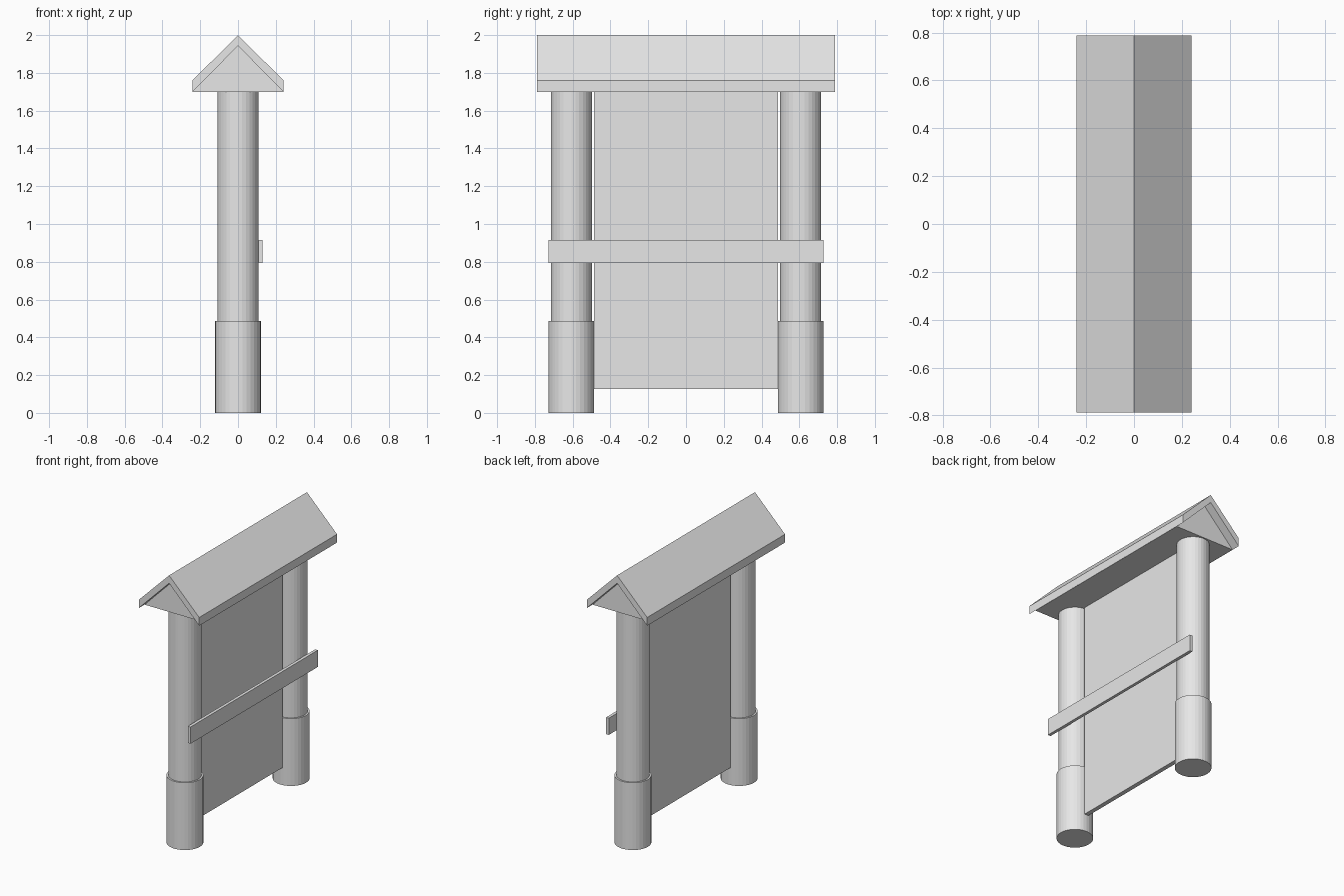
import bpy, bmesh

if "Cube" in bpy.data.objects:
    bpy.data.objects.remove(bpy.data.objects["Cube"])

grey = bpy.data.materials.new("plain grey")
grey.diffuse_color = (0.8, 0.8, 0.8, 1)
grey.use_nodes = True
grey.node_tree.nodes["Principled BSDF"].inputs["Base Color"].default_value = grey.diffuse_color


def finish(name, bm):
    bmesh.ops.recalc_face_normals(bm, faces=bm.faces)
    mesh = bpy.data.meshes.new(name)
    bm.to_mesh(mesh)
    bm.free()
    mesh.materials.append(grey)
    ob = bpy.data.objects.new(name, mesh)
    bpy.context.scene.collection.objects.link(ob)
    return ob


def extrude_profile(name, points, half_length):
    """Closed x-z outline extruded along y, centred on y = 0."""
    bm = bmesh.new()
    face = bm.faces.new([bm.verts.new((x, -half_length, z)) for x, z in points])
    new = bmesh.ops.extrude_face_region(bm, geom=[face])["geom"]
    verts = [v for v in new if isinstance(v, bmesh.types.BMVert)]
    bmesh.ops.translate(bm, verts=verts, vec=(0, 2 * half_length, 0))
    return finish(name, bm)


def slab(name, x0, x1, z0, z1, half_length):
    return extrude_profile(name, [(x0, z0), (x1, z0), (x1, z1), (x0, z1)], half_length)


def cylinder(name, y, radius, z0, z1):
    bm = bmesh.new()
    bmesh.ops.create_cone(bm, cap_ends=True, segments=32, radius1=radius,
                          radius2=radius, depth=z1 - z0)
    bmesh.ops.translate(bm, verts=bm.verts, vec=(0, y, (z0 + z1) / 2))
    return finish(name, bm)


# Two round posts in wider sleeves
for side, y in (("front", -0.607), ("back", 0.607)):
    cylinder(side + "_post", y, 0.109, 0.03, 1.71)
    cylinder(side + "_post_base", y, 0.121, 0.0, 0.487)

# Board hung between the posts, and the rail across one side
slab("notice_board", -0.016, 0.016, 0.127, 1.71, 0.487)
slab("rail", 0.108, 0.13, 0.794, 0.915, 0.728)

# Pitched roof shell with recessed gable filling
extrude_profile("roof", [(-0.241, 1.70), (-0.241, 1.76), (0, 2.0), (0.241, 1.76),
                         (0.241, 1.70), (0, 1.943)], 0.788)
extrude_profile("gable_block", [(-0.24, 1.70), (0.24, 1.70), (0, 1.945)], 0.725)
